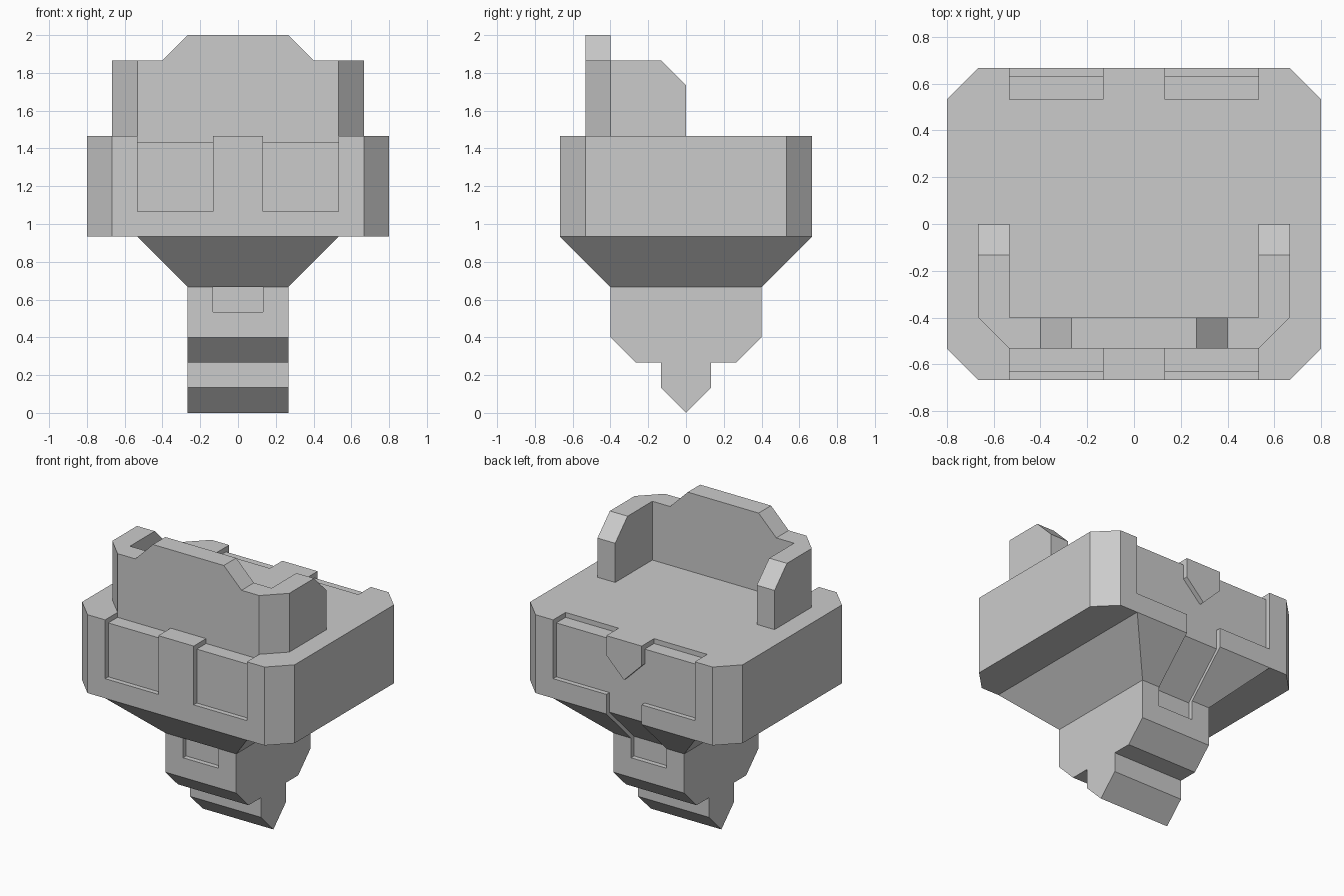
import bpy, bmesh
from mathutils import Vector

if "Cube" in bpy.data.objects:
    bpy.data.objects.remove(bpy.data.objects["Cube"], do_unlink=True)

U = 2 / 15          # module size; the design sits on this grid
G = 0.25            # groove depth in modules

grey = bpy.data.materials.new("plain grey")
grey.use_nodes = True
grey.diffuse_color = (0.6, 0.6, 0.6, 1)
for node in grey.node_tree.nodes:
    if node.type == "BSDF_PRINCIPLED":
        node.inputs["Base Color"].default_value = (0.6, 0.6, 0.6, 1)


def prism(name, outline, axis, lo, hi, adjust=None):
    """Extrude an outline along an axis; outline holds the other two axes in order."""
    bm = bmesh.new()

    def point(p, h):
        co = list(p)
        co.insert("xyz".index(axis), h)
        return Vector(co)

    low = [bm.verts.new(point(p, lo)) for p in outline]
    high = [bm.verts.new(point(p, hi)) for p in outline]
    bm.faces.new(low)
    bm.faces.new(high)
    n = len(outline)
    for i in range(n):
        j = (i + 1) % n
        bm.faces.new((low[i], low[j], high[j], high[i]))
    if adjust:
        for v in bm.verts:
            adjust(v.co)
    bmesh.ops.scale(bm, vec=(U, U, U), verts=bm.verts)
    bmesh.ops.recalc_face_normals(bm, faces=bm.faces)
    mesh = bpy.data.meshes.new(name)
    bm.to_mesh(mesh)
    bm.free()
    mesh.materials.append(grey)
    ob = bpy.data.objects.new(name, mesh)
    bpy.context.collection.objects.link(ob)
    return ob


def rect(a0, a1, b0, b1):
    return [(a0, b0), (a1, b0), (a1, b1), (a0, b1)]


def mirrored(half):
    """Complete a half outline across its first coordinate."""
    return half + [(-a, b) for a, b in reversed(half) if a]


def cut(target, cutter):
    mod = target.modifiers.new("cut", "BOOLEAN")
    mod.operation = "DIFFERENCE"
    mod.solver = "EXACT"
    mod.object = cutter
    bpy.context.view_layer.objects.active = target
    bpy.ops.object.modifier_apply(modifier=mod.name)
    bpy.data.objects.remove(cutter, do_unlink=True)


# Main block with chamfered corners
body = prism("body", mirrored([(5, -5), (6, -4), (6, 4), (5, 5)]), "z", 7, 11)

# Front pockets, and lowered panel tops front and back
for s in (-1, 1):
    x0, x1 = sorted((s, 4 * s))
    cut(body, prism("cutter", rect(x0, x1, 8, 12), "y", -6, -5 + G))
    for y0, y1 in ((-6, -4), (4, 6)):
        cut(body, prism("cutter", rect(x0, x1, y0, y1), "z", 11 - G, 12))

# Back recess, running round a pointed tab and down to the neck
recess = mirrored([(0, 9), (1, 10), (1, 12), (4, 12), (4, 8), (1, 8), (1, 6)])
cut(body, prism("cutter", recess, "y", 5 - G, 6))


# Neck tapering down to the column
def taper(co):
    if co.z < 6:
        co.x *= 0.5
        co.y *= 0.6


neck = prism("neck", rect(-4, 4, -5, 5), "z", 5, 7, taper)
channel = [(2 - G, 4), (6 - G, 8), (8, 8), (8, 4)]
cut(neck, prism("cutter", channel, "x", -1, 1))

# Stepped column ending in a wedge
column = prism("column", mirrored([(0, 0), (1, 1), (1, 2), (2, 2), (3, 3), (3, 5)]),
               "x", -2, 2)
for y0, y1 in ((-4, -3 + G), (3 - G, 4)):
    cut(column, prism("cutter", rect(y0, y1, 4, 6), "x", -1, 1))

# Raised front shield
prism("front_shield", mirrored([(4, 11), (4, 14), (3, 14), (2, 15)]), "y", -4, -3)


# Side wings, chamfered where they meet the shield
def chamfer(co):
    if abs(co.x) > 4.5 and co.y < -3.5:
        co.y = -3


wing = [(-4, 11), (0, 11), (0, 13), (-1, 14), (-4, 14)]
prism("left_wing", wing, "x", 4, 5, chamfer)
prism("right_wing", wing, "x", -5, -4, chamfer)
